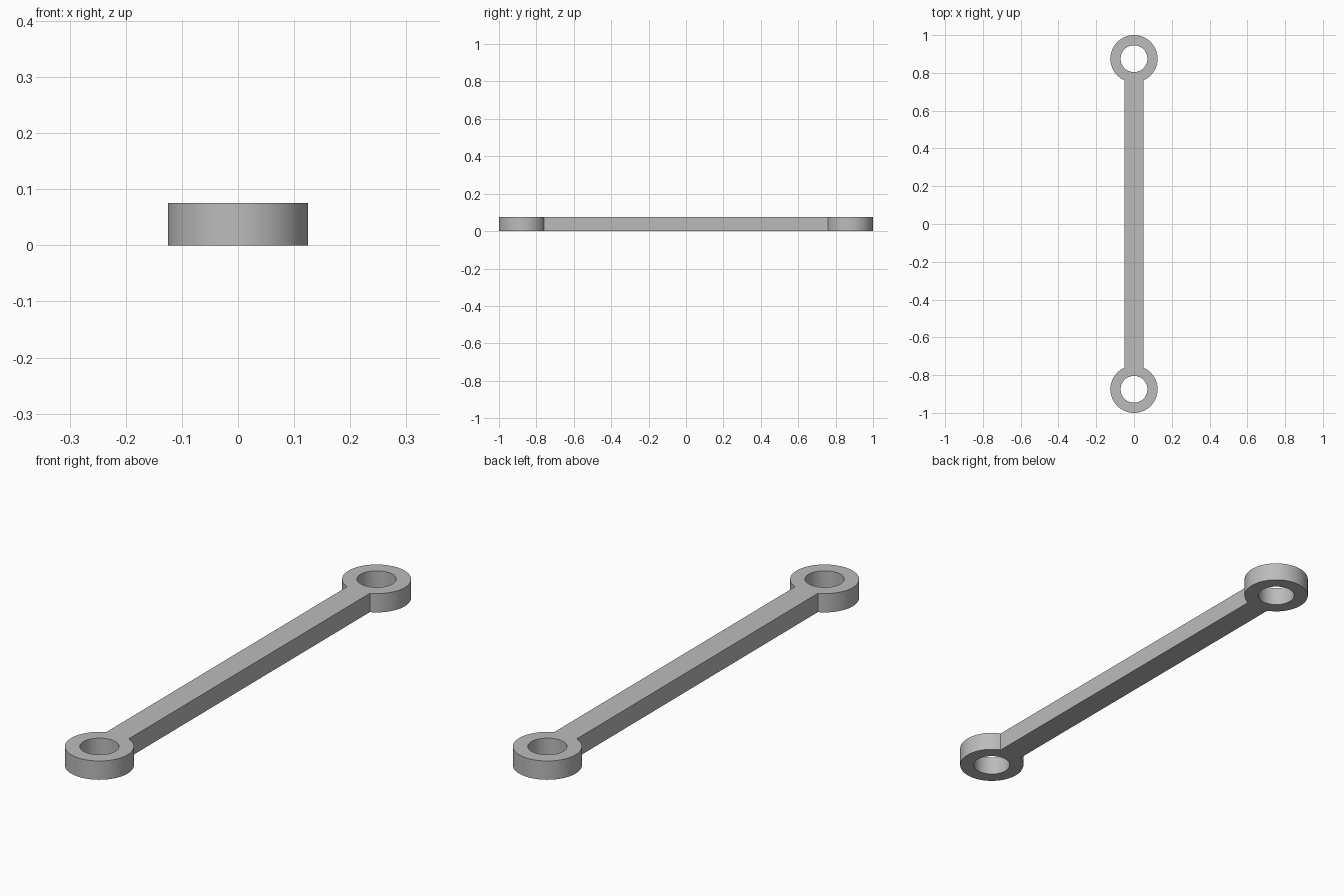
import bpy, bmesh
from math import asin, pi, sin, cos

cube = bpy.data.objects.get("Cube")
if cube:
    bpy.data.objects.remove(cube, do_unlink=True)

HEIGHT = 0.075
OUTER, HOLE = 0.125, 0.071      # eye radii
HALF_WIDTH = 0.05               # bar half width
EYE_Y = 1 - OUTER               # eye centre
ARC_STEPS, NECK_STEPS = 56, 8

grey = bpy.data.materials.new("plain grey")
grey.use_nodes = True
colour = (0.5, 0.5, 0.5, 1)
grey.diffuse_color = colour
grey.node_tree.nodes["Principled BSDF"].inputs["Base Color"].default_value = colour

bm = bmesh.new()
opening = asin(HALF_WIDTH / OUTER)


def arc(radius, start, end, steps, side):
    """Points around one eye; angle zero faces the bar, side picks the end."""
    verts = []
    for i in range(steps + 1):
        a = start + (end - start) * i / steps
        verts.append(bm.verts.new((side * radius * sin(a), side * (EYE_Y - radius * cos(a)), 0)))
    return verts


# Flat outline: a ring at each end, with a neck face filling its opening
corners = []
for side in (1, -1):
    outer = arc(OUTER, opening, 2 * pi - opening, ARC_STEPS, side)
    inner = arc(HOLE, opening, 2 * pi - opening, ARC_STEPS, side)
    neck = arc(HOLE, -opening, opening, NECK_STEPS, side)
    for i in range(ARC_STEPS):
        bm.faces.new((outer[i], outer[i + 1], inner[i + 1], inner[i]))
    bm.faces.new([outer[-1], outer[0]] + neck[::-1])
    corners += [outer[0], outer[-1]]

# Straight bar between the necks
bm.faces.new(corners)
bmesh.ops.remove_doubles(bm, verts=bm.verts, dist=0.0001)

# Raise the outline into a solid
result = bmesh.ops.extrude_face_region(bm, geom=bm.faces[:], use_keep_orig=True)
top = [g for g in result["geom"] if isinstance(g, bmesh.types.BMVert)]
bmesh.ops.translate(bm, verts=top, vec=(0, 0, HEIGHT))
bmesh.ops.recalc_face_normals(bm, faces=bm.faces)

mesh = bpy.data.meshes.new("connecting_link")
bm.to_mesh(mesh)
bm.free()
mesh.materials.append(grey)
link = bpy.data.objects.new("connecting_link", mesh)
bpy.context.collection.objects.link(link)

# Smooth round walls, crisp rims
bpy.ops.object.select_all(action="DESELECT")
link.select_set(True)
bpy.context.view_layer.objects.active = link
bpy.ops.object.shade_smooth_by_angle(angle=pi / 6)
